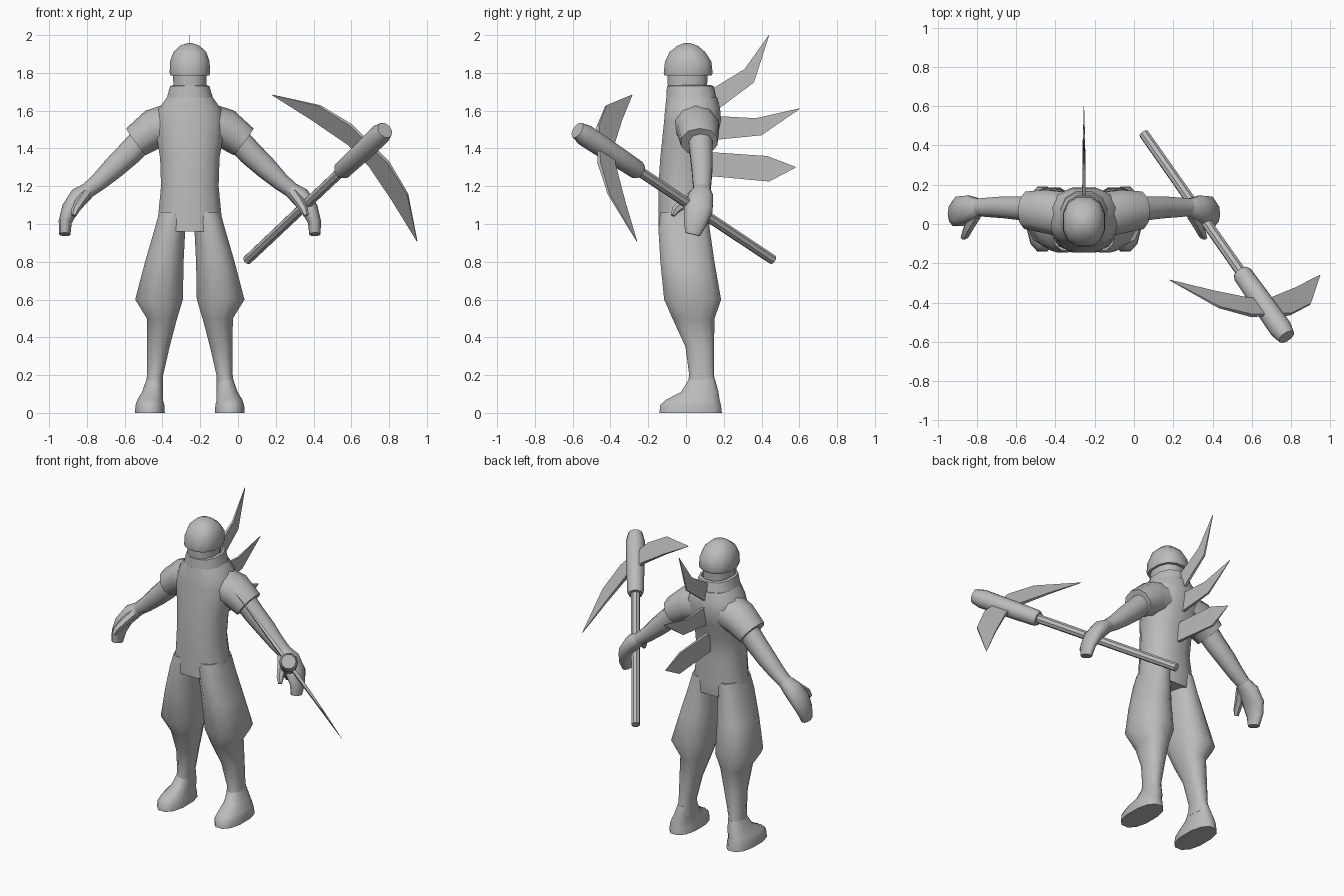
import bpy, bmesh, math
from mathutils import Vector

if "Cube" in bpy.data.objects:
    bpy.data.objects.remove(bpy.data.objects["Cube"], do_unlink=True)

CENTRE = -0.255  # the figure stands left of the origin

grey = bpy.data.materials.new("plain grey")
grey.use_nodes = True
grey.diffuse_color = (0.5, 0.5, 0.5, 1)
grey.node_tree.nodes["Principled BSDF"].inputs["Base Color"].default_value = (0.5, 0.5, 0.5, 1)


def loft(name, rings, x=CENTRE, mirror=False, angle=50):
    """Skin a list of equal-length point rings and cap both ends."""
    bm = bmesh.new()
    loops = [[bm.verts.new(p) for p in ring] for ring in rings]
    n = len(loops[0])
    for a, b in zip(loops, loops[1:]):
        for i in range(n):
            j = (i + 1) % n
            bm.faces.new((a[i], a[j], b[j], b[i]))
    bm.faces.new(loops[0])
    bm.faces.new(loops[-1])
    bmesh.ops.recalc_face_normals(bm, faces=bm.faces)
    mesh = bpy.data.meshes.new(name)
    bm.to_mesh(mesh)
    bm.free()
    mesh.materials.append(grey)
    ob = bpy.data.objects.new(name, mesh)
    bpy.context.collection.objects.link(ob)
    ob.location.x = x
    bpy.ops.object.select_all(action='DESELECT')
    ob.select_set(True)
    bpy.context.view_layer.objects.active = ob
    bpy.ops.object.shade_smooth_by_angle(angle=math.radians(angle))
    if mirror:
        ob.modifiers.new("Mirror", 'MIRROR').use_mirror_merge = False
    return ob


def ellipse(centre, a, b, n=12, power=0.85):
    """Slightly squared oval around a centre, spanned by the vectors a and b."""
    def soft(v):
        return math.copysign(abs(v) ** power, v)
    angles = [2 * math.pi * (i + 0.5) / n for i in range(n)]
    return [centre + a * soft(math.cos(t)) + b * soft(math.sin(t)) for t in angles]


def slices(name, rows, **kw):
    """Stack level slices given as z, x range and y range."""
    rings = [ellipse(Vector(((x0 + x1) / 2, (y0 + y1) / 2, z)),
                     Vector(((x1 - x0) / 2, 0, 0)), Vector((0, (y1 - y0) / 2, 0)))
             for z, x0, x1, y0, y1 in rows]
    return loft(name, rings, **kw)


def body(name, rows):
    return slices(name, [(z, -w, w, y0, y1) for z, w, y0, y1 in rows])


def limb(name, rows, n=10, **kw):
    """Tube through x, y, z stations with a depth and a thickness radius."""
    pts = [Vector(r[:3]) for r in rows]
    rings = []
    for i, (p, r) in enumerate(zip(pts, rows)):
        t = (pts[min(i + 1, len(pts) - 1)] - pts[max(i - 1, 0)]).normalized()
        side = t.cross(Vector((0, 1, 0))).normalized()
        rings.append(ellipse(p, side.cross(t) * r[3], side * r[4], n, 0.95))
    return loft(name, rings, **kw)


def blade(name, stations, origin, u, v, x):
    """Thin tapering blade: each station has two edge points and a half thickness."""
    w = u.cross(v).normalized()
    rings = []
    for (a, b, c, d, h) in stations:
        p, q = origin + u * a + v * b, origin + u * c + v * d
        rings.append([p + w * h, q + w * h, q - w * h, p - w * h])
    return loft(name, rings, x=x, angle=20)


# Torso, collar, neck and helmet
body("torso", [(0.96, .185, -.15, .12), (1.05, .172, -.15, .13), (1.2, .157, -.15, .115),
               (1.35, .162, -.14, .13), (1.45, .18, -.13, .17), (1.55, .19, -.12, .19),
               (1.61, .17, -.115, .185), (1.67, .125, -.108, .17)])
body("collar", [(1.58, .15, -.112, .185), (1.66, .128, -.108, .165), (1.73, .107, -.105, .15),
                (1.735, .092, -.09, .135), (1.68, .085, -.08, .125)])
body("neck", [(1.62, .085, -.09, .11), (1.74, .09, -.1, .115), (1.81, .092, -.1, .12)])
body("helmet", [(1.785, .106, -.118, .138), (1.8, .11, -.122, .145), (1.86, .108, -.115, .138),
                (1.91, .09, -.09, .105), (1.945, .052, -.045, .062), (1.957, .015, -.01, .025)])

# Baggy trousers, shins and shoes
slices("trouser_leg", [(1.06, .01, .165, -.14, .12), (0.97, .022, .19, -.15, .13),
                       (0.8, .03, .24, -.14, .155), (0.6, .033, .293, -.12, .19),
                       (0.5, .065, .23, -.075, .155), (0.35, .105, .228, -.005, .15),
                       (0.2, .14, .228, .015, .15), (0.12, .14, .24, .0, .165)], mirror=True)
slices("shoe", [(0, .13, .293, -.145, .195), (0.04, .133, .29, -.142, .19),
                (0.07, .14, .28, -.11, .182), (0.11, .14, .255, -.03, .175),
                (0.18, .142, .23, .015, .155)], mirror=True)

# Sleeves, arms and hands
limb("sleeve", [(.08, .045, 1.53, .12, .115), (.19, .065, 1.505, .115, .105),
                (.285, .07, 1.435, .1, .088)], mirror=True)
limb("arm", [(.23, .075, 1.47, .07, .068), (.32, .08, 1.375, .062, .066), (.4, .085, 1.3, .058, .06),
             (.48, .085, 1.225, .052, .048), (.55, .085, 1.17, .045, .04)], mirror=True)
limb("hand", [(.53, .085, 1.185, .045, .04), (.585, .08, 1.145, .068, .052), (.635, .065, 1.08, .08, .045),
              (.66, .05, 1.01, .065, .035), (.662, .035, .945, .042, .03)], mirror=True)
limb("thumb", [(.55, .05, 1.16, .03, .03), (.585, -.01, 1.11, .028, .026),
               (.605, -.055, 1.075, .022, .022), (.615, -.07, 1.045, .012, .014)], n=6, mirror=True)

# Three fins along the spine, laid out in the y-z plane
fins = {
    "upper_fin": [(.08, 1.68, .12, 1.57, .01), (.31, 1.82, .36, 1.75, .006), (.438, 2.0, .44, 1.998, .001)],
    "middle_fin": [(.1, 1.575, .1, 1.44, .01), (.37, 1.56, .4, 1.47, .006), (.6, 1.612, .6, 1.608, .001)],
    "lower_fin": [(.06, 1.385, .06, 1.26, .01), (.43, 1.36, .44, 1.225, .006), (.58, 1.302, .58, 1.298, .001)],
}
for name, stations in fins.items():
    blade(name, stations, Vector(), Vector((0, 1, 0)), Vector((0, 0, 1)), CENTRE)

# Pickaxe: handle, socket and a curved double blade
foot, top = Vector((.05, .46, .81)), Vector((.77, -.565, 1.49))
axis = (top - foot).normalized()
cross = Vector((.697, .032, -.716))
cross = (cross - axis * cross.dot(axis)).normalized()
normal = axis.cross(cross)


def shaft(name, rows, n):
    rings = [ellipse(foot.lerp(top, t), cross * r, normal * r, n, 1) for t, r in rows]
    loft(name, rings, x=0, angle=40)


shaft("pick_handle", [(0, .026), (.75, .028)], 8)
shaft("pick_socket", [(.69, .044), (.7, .05), (.8, .054), (.97, .058), (1.01, .045)], 10)

half = [(.545, .002, .545, -.002, .001), (.33, .2, .3, .085, .006), (.14, .265, .08, .15, .01)]
stations = half + [(-a, b, -c, d, h) for a, b, c, d, h in reversed(half)]
blade("pick_blade", stations, foot.lerp(top, .715), cross, axis, 0)
